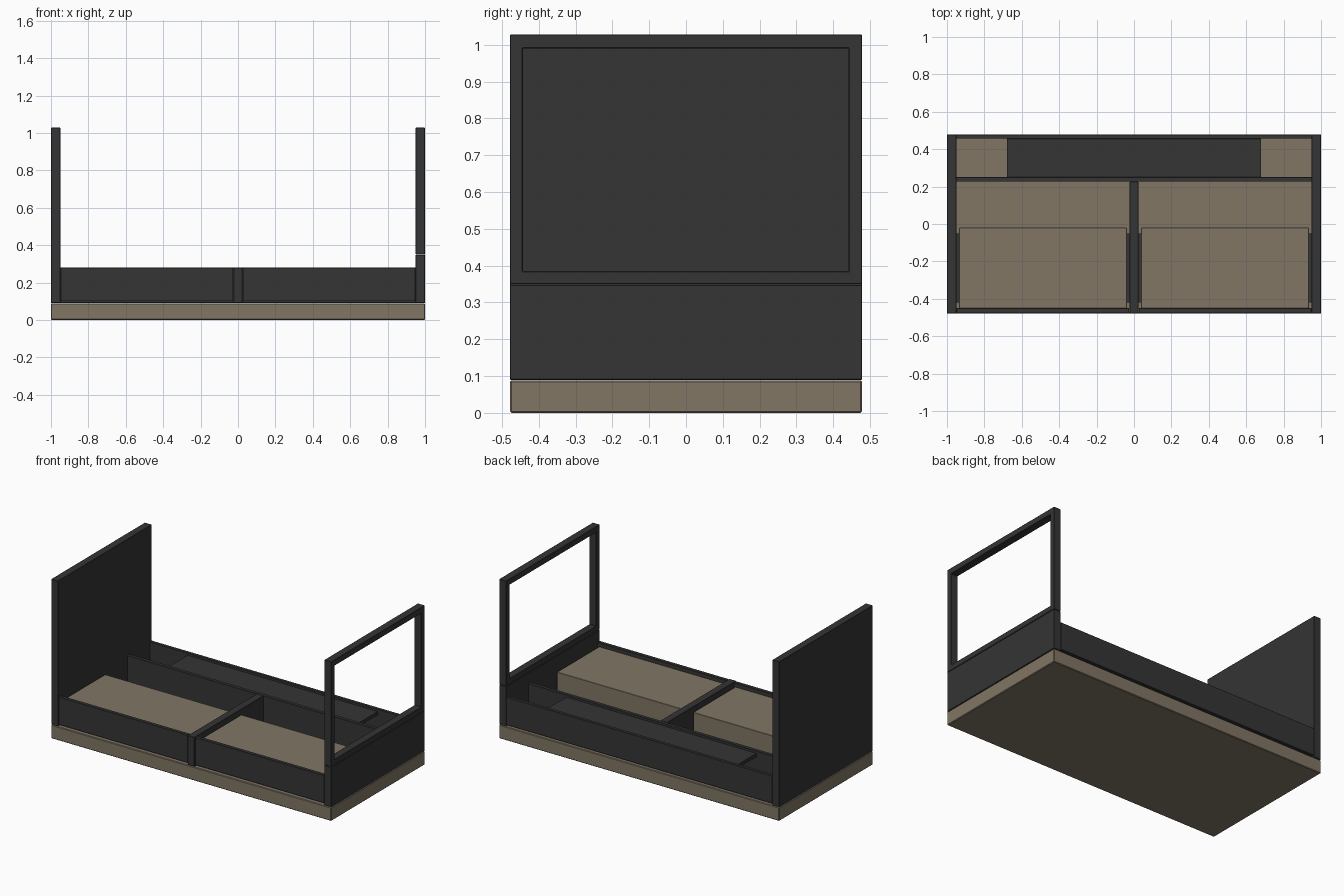
import bpy, bmesh

if "Cube" in bpy.data.objects:
    bpy.data.objects.remove(bpy.data.objects["Cube"])


def material(name, color):
    m = bpy.data.materials.new(name)
    m.diffuse_color = (*color, 1)
    m.use_nodes = True
    m.node_tree.nodes["Principled BSDF"].inputs["Base Color"].default_value = m.diffuse_color
    return m


DARK = material("dark_laminate", (0.035, 0.035, 0.035))
TAN = material("tan_laminate", (0.22, 0.18, 0.13))


def finish(name, bm, mat, bevel):
    bmesh.ops.recalc_face_normals(bm, faces=bm.faces)
    me = bpy.data.meshes.new(name)
    bm.to_mesh(me)
    bm.free()
    me.materials.append(mat)
    ob = bpy.data.objects.new(name, me)
    bpy.context.collection.objects.link(ob)
    if bevel:
        mod = ob.modifiers.new("soft_edges", "BEVEL")
        mod.width = bevel
        mod.segments = 1
    return ob


def board(name, x, y, z, mat=DARK, bevel=0.002):
    """Box from (min, max) ranges on each axis."""
    bm = bmesh.new()
    bmesh.ops.create_cube(bm, size=1)
    for v in bm.verts:
        for i, (a, b) in enumerate((x, y, z)):
            v.co[i] = a if v.co[i] < 0 else b
    return finish(name, bm, mat, bevel)


def frame(name, x, outer, inner, mat=DARK, bevel=0.002):
    """Rectangular open frame in the YZ plane; outer/inner = (y0, y1, z0, z1)."""
    bm = bmesh.new()
    loops = [[bm.verts.new((x[0], y, z)) for y, z in ((a, c), (b, c), (b, d), (a, d))]
             for a, b, c, d in (outer, inner)]
    o, n = loops
    faces = [bm.faces.new((o[i], o[(i + 1) % 4], n[(i + 1) % 4], n[i])) for i in range(4)]
    ext = bmesh.ops.extrude_face_region(bm, geom=faces, use_keep_orig=True)["geom"]
    for v in ext:
        if isinstance(v, bmesh.types.BMVert):
            v.co.x = x[1]
    return finish(name, bm, mat, bevel)


D = 0.478       # half depth
TOP = 0.28      # storage height

# plinth
board("plinth", (-1, 1), (-D, D), (0, 0.088), TAN, 0.004)

# end panels: tall solid left end, low right end with open frame above
board("tall_end_panel", (-1, -0.95), (-D, D), (0.09, 1.028))
board("low_end_panel", (0.95, 1), (-D, D), (0.09, 0.348))
frame("open_end_frame", (0.95, 1), (-D, D, 0.35, 1.028), (-0.443, 0.442, 0.385, 0.99))

# long panels and centre divider
board("back_panel", (-0.95, 0.95), (0.456, D), (0.1, TOP))
board("inner_long_panel", (-0.95, 0.95), (0.226, 0.25), (0.09, TOP))
board("centre_divider", (-0.024, 0.024), (-D, 0.226), (0.09, TOP))

# lid over the rear compartment
board("rear_lid", (-0.68, 0.68), (0.25, 0.456), (0.243, 0.266))

# drawers with fronts and side runners
for side, s in (("left", -1), ("right", 1)):
    def span(a, b):
        return tuple(sorted((a * s, b * s)))
    board(side + "_drawer_front", span(0.026, 0.948), (-0.474, -0.45), (0.1, TOP))
    board(side + "_drawer_box", span(0.037, 0.935), (-0.45, -0.02), (0.1, 0.255), TAN)
    board(side + "_outer_runner", span(0.935, 0.95), (-0.42, -0.05), (0.15, 0.19), bevel=0)
    board(side + "_inner_runner", span(0.024, 0.037), (-0.42, -0.05), (0.15, 0.19), bevel=0)
